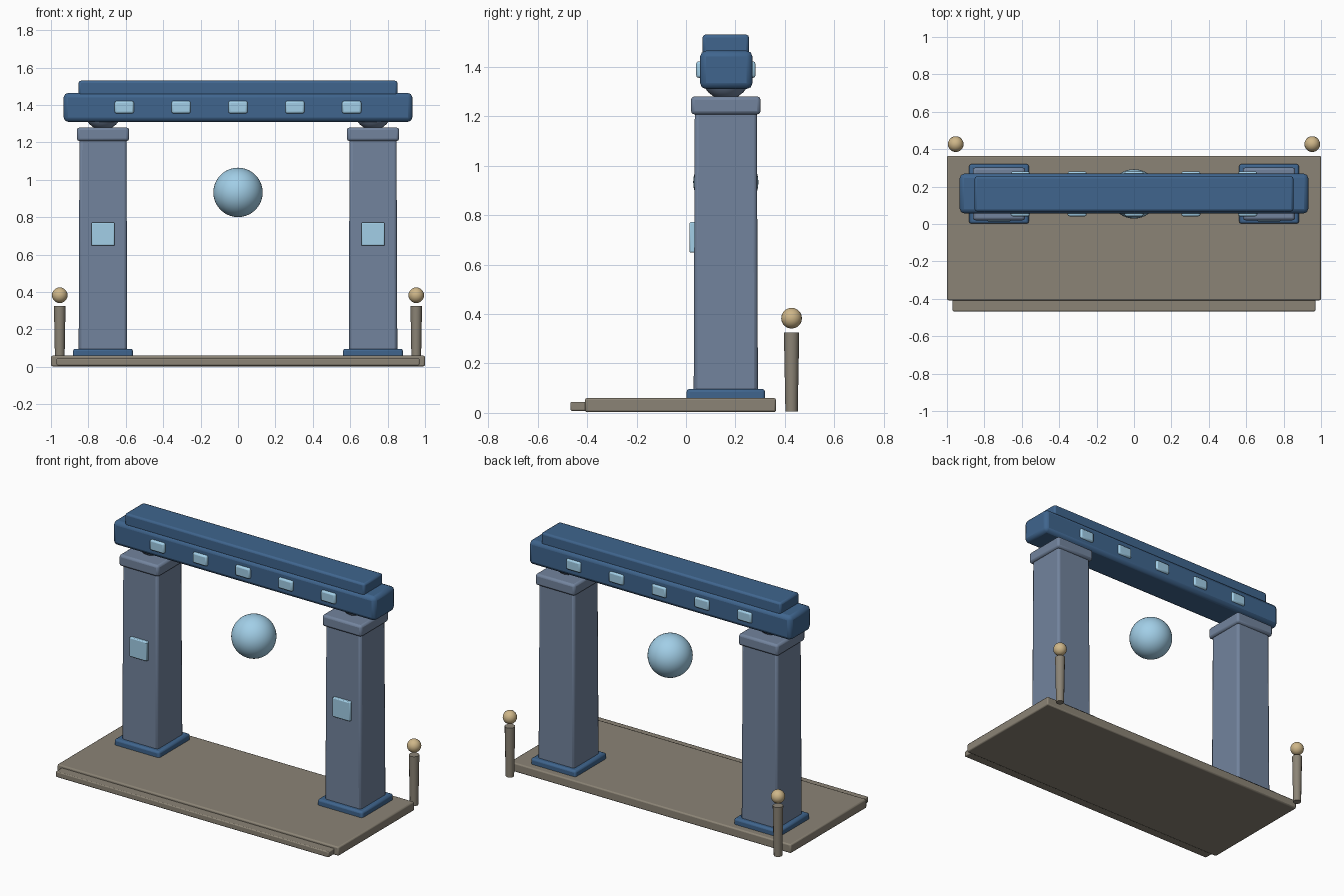
import bpy, math

if "Cube" in bpy.data.objects:
    bpy.data.objects.remove(bpy.data.objects["Cube"])

Y = 0.161  # depth centre of the gate


def material(name, rgb):
    m = bpy.data.materials.new(name)
    m.diffuse_color = (*rgb, 1)
    m.use_nodes = True
    m.node_tree.nodes["Principled BSDF"].inputs["Base Color"].default_value = m.diffuse_color
    return m


STONE = material("blue_grey_stone", (0.17, 0.23, 0.34))
DEEP = material("deep_blue", (0.05, 0.13, 0.27))
GLOW = material("pale_blue", (0.36, 0.62, 0.80))
FLOOR = material("warm_grey", (0.26, 0.23, 0.18))
GOLD = material("pale_gold", (0.62, 0.47, 0.25))


def finish(ob, name, mat):
    ob.name = name
    ob.data.materials.append(mat)
    bpy.ops.object.shade_smooth_by_angle(angle=math.radians(35))
    return ob


def block(name, x, y, z, mat, bevel=0.01, taper=1.0):
    """Bevelled box from (min, max) pairs; taper scales the top face."""
    bpy.ops.mesh.primitive_cube_add(size=1, location=[sum(p) / 2 for p in (x, y, z)])
    ob = bpy.context.object
    for v in ob.data.vertices:
        t = taper if v.co.z > 0 else 1
        v.co.x *= (x[1] - x[0]) * t
        v.co.y *= (y[1] - y[0]) * t
        v.co.z *= z[1] - z[0]
    b = ob.modifiers.new("rounded_edges", 'BEVEL')
    b.width = bevel
    b.segments = 2
    return finish(ob, name, mat)


def around(c, size):
    return (c - size / 2, c + size / 2)


def ball(name, loc, r, mat, seg=32):
    bpy.ops.mesh.primitive_uv_sphere_add(segments=seg, ring_count=seg // 2, radius=r, location=loc)
    return finish(bpy.context.object, name, mat)


# Platform and front step
block("platform", (-1, 1), (-0.408, 0.364), (0.003, 0.06), FLOOR, 0.008)
block("front_step", (-0.97, 0.97), (-0.467, -0.38), (0.008, 0.045), FLOOR, 0.006)

for side, s in (("left", -1), ("right", 1)):
    px = s * 0.722
    # Pillar: foot, shaft, capital, bearing and glowing panel
    block(side + "_pillar_foot", around(px, 0.32), around(Y, 0.318), (0.004, 0.097), DEEP, 0.012)
    block(side + "_pillar_shaft", around(px, 0.26), around(Y, 0.26), (0.06, 1.23), STONE, 0.015, 0.965)
    block(side + "_pillar_capital", around(px, 0.28), around(Y, 0.282), (1.207, 1.28), STONE, 0.014)
    ball(side + "_beam_bearing", (px, Y, 1.367), 0.1, STONE, 24)
    block(side + "_pillar_panel", around(px, 0.125), (0.014, 0.05), (0.648, 0.772), GLOW, 0.006)
    # Rear lamp post with floating ball
    bpy.ops.mesh.primitive_cone_add(vertices=12, radius1=0.025, radius2=0.031, depth=0.32,
                                    location=(s * 0.953, 0.427, 0.165))
    finish(bpy.context.object, side + "_lamp_post", FLOOR)
    ball(side + "_lamp_ball", (s * 0.953, 0.427, 0.383), 0.042, GOLD, 20)

# Lintel beam, top slab and inlaid blocks showing front and back
block("lintel_beam", (-0.932, 0.932), around(Y + 0.002, 0.212), (1.31, 1.465), DEEP, 0.024)
block("lintel_top_slab", (-0.852, 0.852), around(Y, 0.188), (1.45, 1.53), DEEP, 0.012)
for i in range(-2, 3):
    block(f"lintel_inlay_{i + 3}", around(i * 0.304, 0.102), around(Y, 0.24), (1.355, 1.422), GLOW, 0.01)

# Floating orb in the opening
ball("floating_orb", (0, Y, 0.933), 0.132, GLOW, 40)
